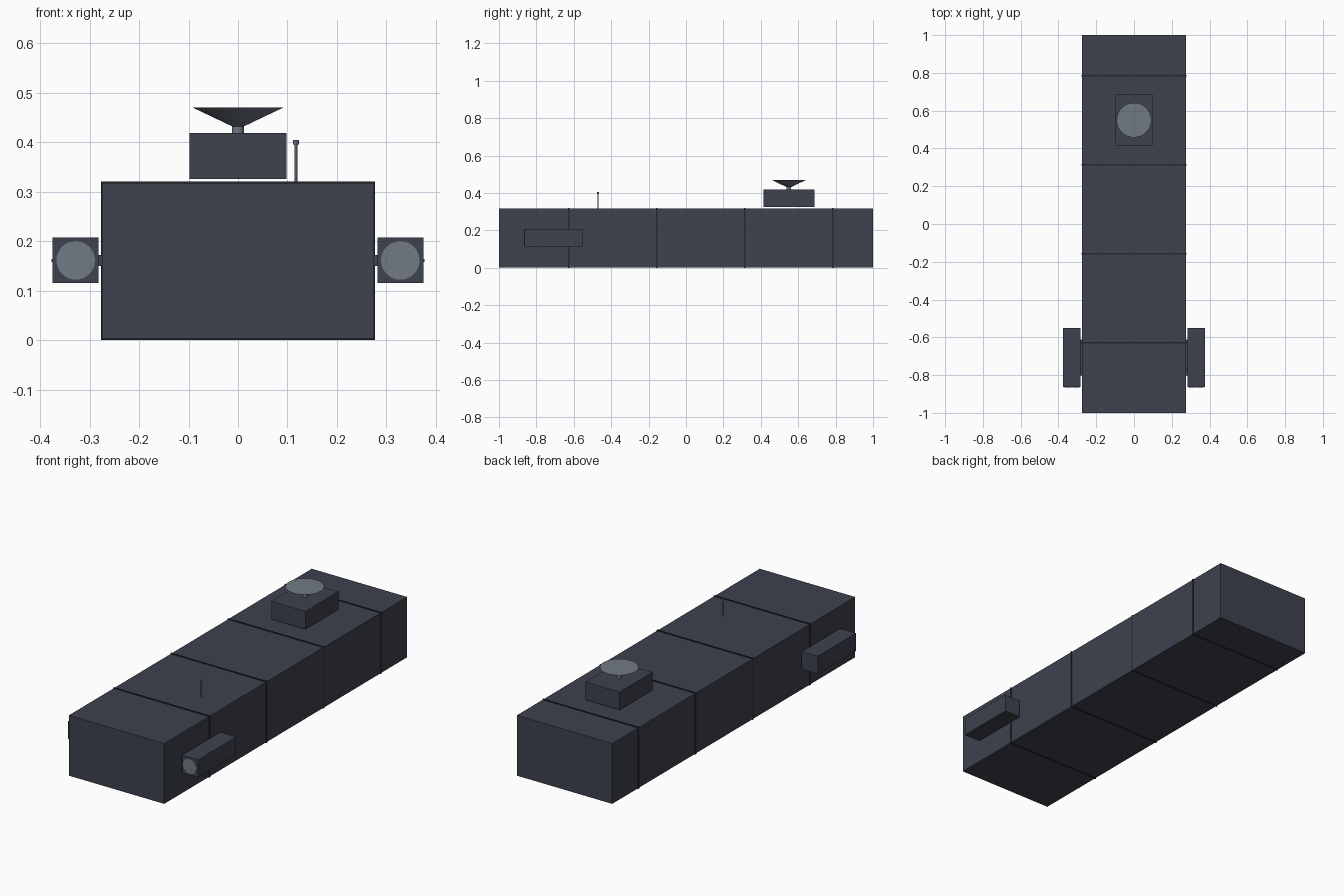
import bpy
from math import pi

if "Cube" in bpy.data.objects:
    bpy.data.objects.remove(bpy.data.objects["Cube"])


def material(name, rgb):
    m = bpy.data.materials.new(name)
    m.diffuse_color = (*rgb, 1)
    m.use_nodes = True
    m.node_tree.nodes["Principled BSDF"].inputs["Base Color"].default_value = m.diffuse_color
    return m


DARK = material("dark_hull", (0.047, 0.054, 0.076))
LIGHT = material("light_metal", (0.17, 0.195, 0.235))
SEAM = material("seam_dark", (0.02, 0.022, 0.03))


def finish(name, mat):
    ob = bpy.context.object
    ob.name = name
    ob.data.materials.append(mat)
    return ob


def box(name, lo, hi, mat=DARK):
    bpy.ops.mesh.primitive_cube_add(size=1, location=[(a + b) / 2 for a, b in zip(lo, hi)])
    ob = finish(name, mat)
    ob.scale = [b - a for a, b in zip(lo, hi)]
    bpy.ops.object.transform_apply(location=False, rotation=False, scale=True)
    return ob


def tube(name, loc, r1, r2, depth, mat=LIGHT, rot=(0, 0, 0), sides=32):
    bpy.ops.mesh.primitive_cone_add(vertices=sides, radius1=r1, radius2=r2,
                                    depth=depth, location=loc, rotation=rot)
    ob = finish(name, mat)
    bpy.ops.object.shade_smooth_by_angle(angle=pi / 6)
    return ob


# Main hull with raised seam bands
box("hull", (-0.275, -1, 0.003), (0.275, 1, 0.317))
for i in range(4):
    y = -0.628 + 0.4706 * i
    box(f"hull_seam_{i + 1}", (-0.277, y - 0.004, 0), (0.277, y + 0.004, 0.32), SEAM)

# Side pods with strut, front lens and outer marker light
for side, s in (("left", -1), ("right", 1)):
    def side_box(name, x0, x1, y0, y1, z0, z1):
        xs = sorted((s * x0, s * x1))
        box(f"{side}_{name}", (xs[0], y0, z0), (xs[1], y1, z1))

    side_box("pod", 0.282, 0.375, -0.864, -0.55, 0.115, 0.207)
    side_box("pod_strut", 0.27, 0.285, -0.802, -0.612, 0.15, 0.172)
    tube(f"{side}_pod_lens", (s * 0.328, -0.862, 0.161), 0.039, 0.039, 0.008, rot=(pi / 2, 0, 0))
    tube(f"{side}_pod_marker", (s * 0.374, -0.58, 0.161), 0.003, 0.003, 0.006,
         rot=(0, pi / 2, 0), sides=12)

# Roof housing with dish
box("roof_housing", (-0.098, 0.415, 0.325), (0.098, 0.686, 0.418))
tube("dish_stem", (0, 0.55, 0.425), 0.012, 0.012, 0.02, sides=16)
tube("dish", (0, 0.55, 0.45), 0.008, 0.092, 0.04)

# Antenna
tube("antenna_mast", (0.117, -0.47, 0.356), 0.003, 0.003, 0.082, sides=12)
tube("antenna_tip", (0.117, -0.47, 0.4), 0.006, 0.006, 0.009, sides=12)
